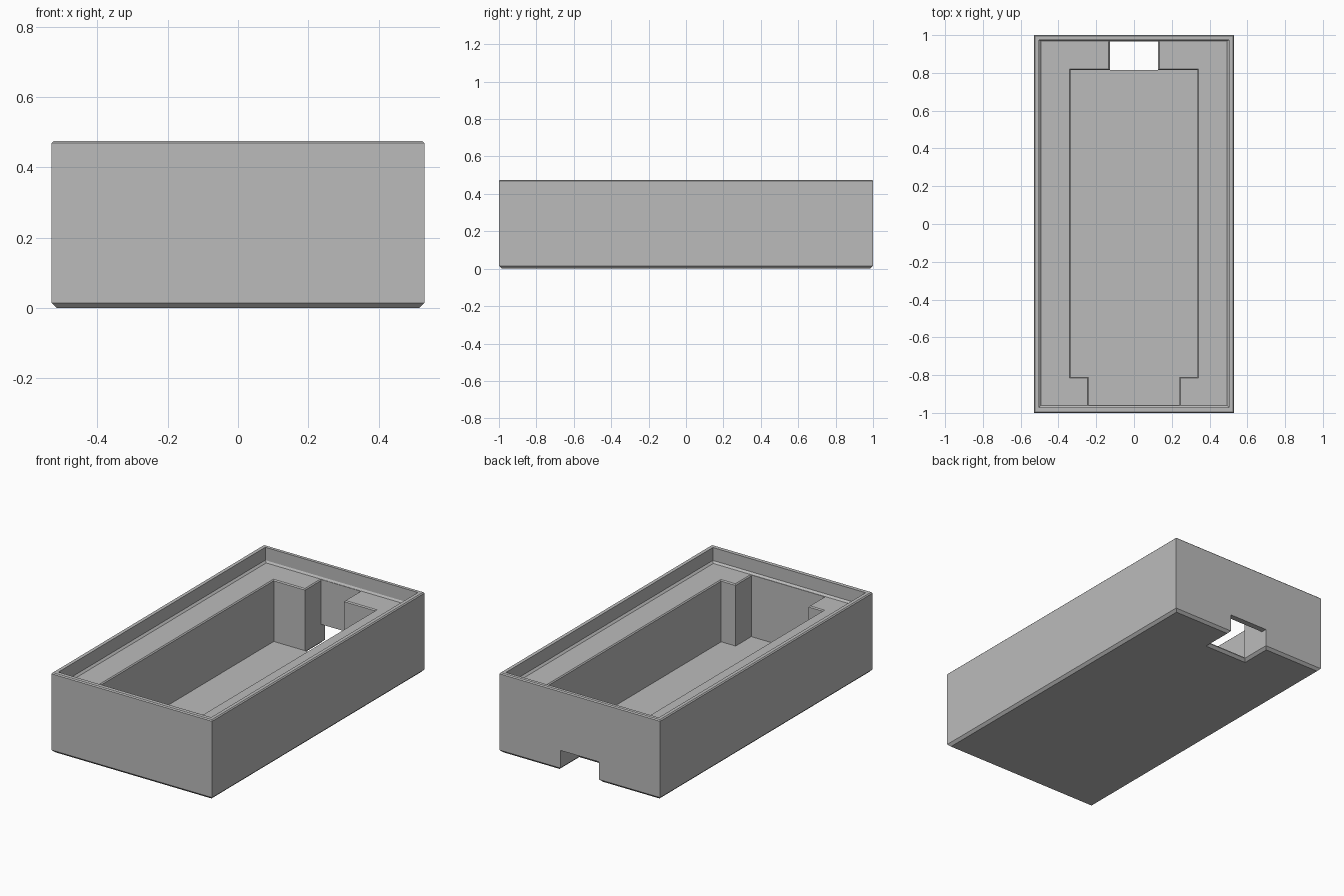
import bpy, bmesh

if "Cube" in bpy.data.objects:
    bpy.data.objects.remove(bpy.data.objects["Cube"])

grey = bpy.data.materials.new("plain grey")
grey.diffuse_color = (0.5, 0.5, 0.5, 1)
grey.use_nodes = True
grey.node_tree.nodes["Principled BSDF"].inputs["Base Color"].default_value = grey.diffuse_color


def loft(name, rings):
    """Closed solid through stacked outlines: [(points, z), ...]."""
    bm = bmesh.new()
    loops = [[bm.verts.new((x, y, z)) for x, y in pts] for pts, z in rings]
    n = len(loops[0])
    bm.faces.new(loops[0][::-1])
    bm.faces.new(loops[-1])
    for a, b in zip(loops, loops[1:]):
        for i in range(n):
            j = (i + 1) % n
            bm.faces.new((a[i], a[j], b[j], b[i]))
    bmesh.ops.recalc_face_normals(bm, faces=bm.faces)
    me = bpy.data.meshes.new(name)
    bm.to_mesh(me)
    bm.free()
    ob = bpy.data.objects.new(name, me)
    bpy.context.collection.objects.link(ob)
    me.materials.append(grey)
    return ob


def rect(x, y0, y1):
    return [(-x, y0), (x, y0), (x, y1), (-x, y1)]


def pocket(o):
    """Mirrored inner outline, grown by o; front and back ends stay put."""
    right = [(0.24 + o, -0.957), (0.24 + o, -0.81 - o), (0.335 + o, -0.81 - o),
             (0.335 + o, 0.815 + o), (0.128 + o, 0.815 + o), (0.128 + o, 0.965)]
    return right + [(-x, y) for x, y in reversed(right)]


# outer case with chamfered bottom and softened top edge
case = loft("case", [(rect(0.515, -0.985, 0.985), 0), (rect(0.53, -1, 1), 0.015),
                     (rect(0.53, -1, 1), 0.469), (rect(0.524, -0.994, 0.994), 0.475)])

# lid recess, stepped in slightly just above the ledge
recess = loft("recess_cutter", [(rect(0.492, -0.96, 0.968), 0.387),
                                (rect(0.503, -0.971, 0.975), 0.398),
                                (rect(0.503, -0.971, 0.975), 0.6)])

# deep inner pocket with a small chamfer around its upper edge
inner = loft("pocket_cutter", [(pocket(0), 0.02), (pocket(0), 0.381),
                               (pocket(0.006), 0.387), (pocket(0.006), 0.43)])

# cable notch through floor and back wall, flared at the bottom
notch = loft("notch_cutter", [(rect(0.144, 0.799, 1.1), -0.001),
                              (rect(0.128, 0.815, 1.1), 0.015),
                              (rect(0.128, 0.815, 1.1), 0.12)])

for cutter in (recess, inner, notch):
    mod = case.modifiers.new(cutter.name, 'BOOLEAN')
    mod.operation = 'DIFFERENCE'
    mod.solver = 'EXACT'
    mod.object = cutter
    cutter.hide_render = True
    cutter.hide_set(True)
